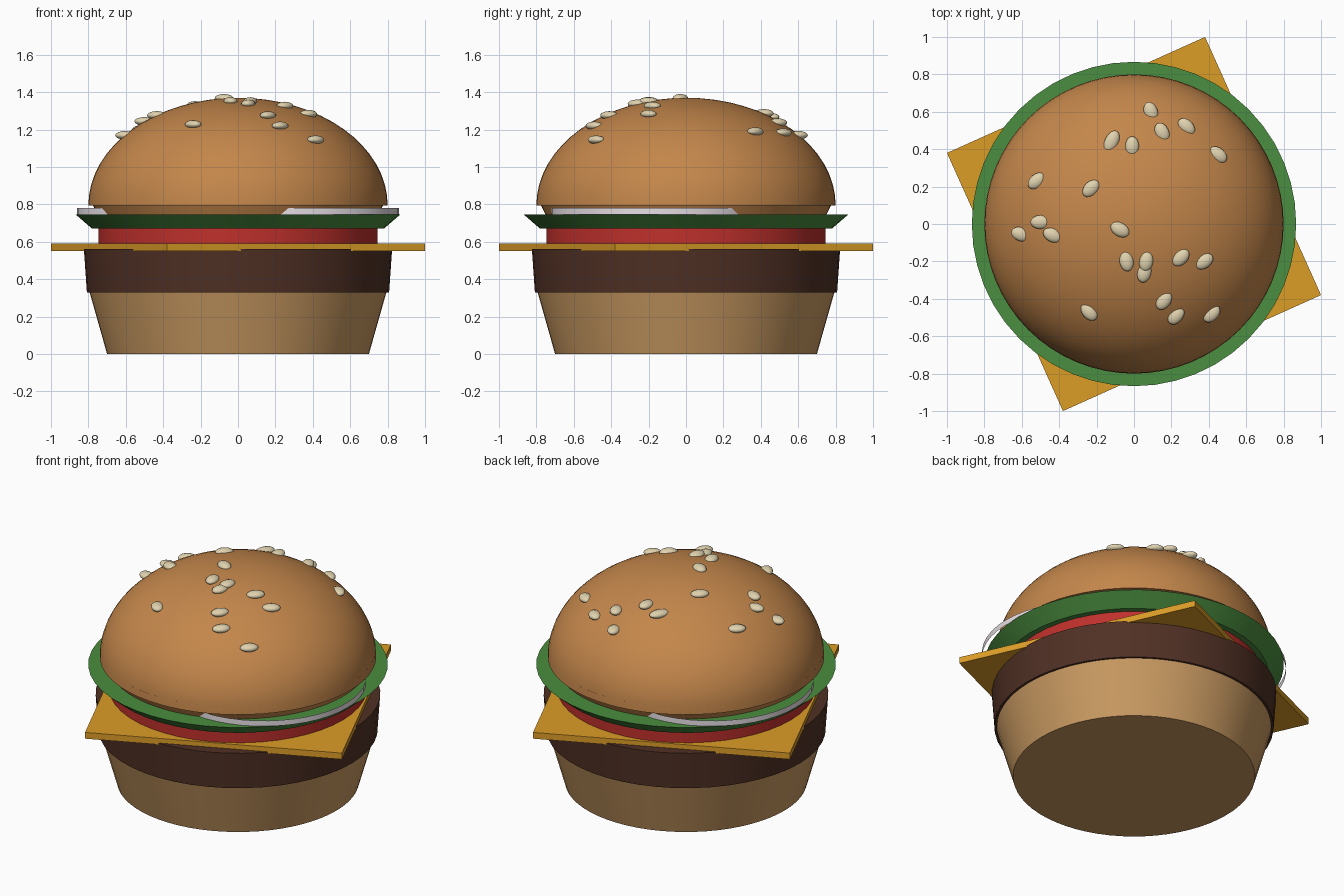
import bpy, math

if "Cube" in bpy.data.objects:
    bpy.data.objects.remove(bpy.data.objects["Cube"])


def finish(name, color):
    ob = bpy.context.object
    ob.name = name
    mat = bpy.data.materials.new(name + "_color")
    mat.diffuse_color = (*color, 1)
    mat.use_nodes = True
    mat.node_tree.nodes["Principled BSDF"].inputs["Base Color"].default_value = mat.diffuse_color
    ob.data.materials.append(mat)
    return ob


def layer(name, r_low, r_high, z_low, z_high, color, x=0, y=0, fill='NGON', sides=48):
    """Round layer, straight or tapered."""
    bpy.ops.mesh.primitive_cone_add(vertices=sides, radius1=r_low, radius2=r_high,
                                    depth=z_high - z_low, end_fill_type=fill,
                                    location=(x, y, (z_low + z_high) / 2))
    bpy.ops.object.shade_smooth_by_angle(angle=math.radians(30))
    return finish(name, color)


BUN = (0.55, 0.24, 0.07)
CRUMB = (0.58, 0.32, 0.12)
ONION = (0.8, 0.74, 0.78)
DOME_R, DOME_Z, DOME_H = 0.80, 0.795, 0.575

# Lower stack
layer("bottom_bun", 0.70, 0.795, 0, 0.335, CRUMB, sides=64)
layer("patty", 0.808, 0.824, 0.33, 0.56, (0.08, 0.03, 0.018))
layer("tomato", 0.745, 0.745, 0.57, 0.68, (0.52, 0.03, 0.025))
layer("lettuce", 0.78, 0.867, 0.67, 0.745, (0.07, 0.27, 0.05))

# Square cheese slice, turned so its corners hang out
bpy.ops.mesh.primitive_cube_add(size=1, location=(0, 0, 0.57),
                                rotation=(0, 0, math.radians(24.2)))
bpy.context.object.scale = (1.513, 1.513, 0.04)
finish("cheese", (0.72, 0.34, 0.02))

# Two thin open onion rings, offset to opposite sides
for i, side in enumerate((1, -1)):
    layer(f"onion_ring_{i + 1}", 0.59, 0.59, 0.745, 0.78, ONION,
          x=side * 0.271, y=side * -0.128, fill='NOTHING')

# Top bun: tapered heel and a domed crown
layer("top_bun_heel", 0.75, 0.797, 0.743, 0.84, BUN, sides=64)
profile = [(0, 0)] + [(math.cos(a), math.sin(a))
                      for a in (math.pi / 2 * k / 16 for k in range(17))]
mesh = bpy.data.meshes.new("top_bun")
mesh.from_pydata([(DOME_R * r, 0, DOME_Z + DOME_H * h) for r, h in profile], [],
                 [])
mesh.edges.add(len(profile) - 1)
for k, e in enumerate(mesh.edges):
    e.vertices = (k, k + 1)
crown = bpy.data.objects.new("top_bun", mesh)
bpy.context.collection.objects.link(crown)
bpy.ops.object.select_all(action='DESELECT')
crown.select_set(True)
bpy.context.view_layer.objects.active = crown
spin = crown.modifiers.new("spin", 'SCREW')
spin.steps = spin.render_steps = 64
spin.use_merge_vertices = True
spin.use_normal_calculate = True
bpy.ops.object.modifier_apply(modifier="spin")
bpy.ops.object.mode_set(mode='EDIT')
bpy.ops.mesh.select_all(action='SELECT')
bpy.ops.mesh.remove_doubles(threshold=0.0005)
bpy.ops.mesh.normals_make_consistent(inside=False)
bpy.ops.object.mode_set(mode='OBJECT')
bpy.ops.object.shade_smooth_by_angle(angle=math.radians(30))
finish("top_bun", BUN)

# Sesame seeds lying flat on the crown: x, y, heading
seeds = [(.09, .60, 110), (.15, .49, 115), (.28, .52, 135), (.45, .37, 140),
         (-.12, .44, 65), (-.01, .415, 90), (-.23, .19, 45), (-.52, .23, 40),
         (-.50, .01, 0), (-.605, -.055, 160), (-.435, -.06, 155), (-.075, -.03, 150),
         (-.04, -.20, 100), (.065, -.20, 80), (.055, -.26, 75), (.25, -.18, 45),
         (.375, -.20, 35), (.16, -.41, 55), (.225, -.49, 50), (.415, -.48, 45),
         (-.24, -.47, 130)]
for i, (x, y, turn) in enumerate(seeds):
    z = DOME_Z + DOME_H * math.sqrt(1 - (x * x + y * y) / DOME_R ** 2)
    bpy.ops.mesh.primitive_uv_sphere_add(segments=16, ring_count=8, radius=1,
                                         location=(x, y, z),
                                         rotation=(0, 0, math.radians(turn)))
    long = 0.064 if i == 4 else 0.054
    bpy.context.object.scale = (long, 0.037, 0.023)
    bpy.ops.object.shade_smooth()
    finish(f"sesame_seed_{i + 1}", (0.75, 0.65, 0.43))
